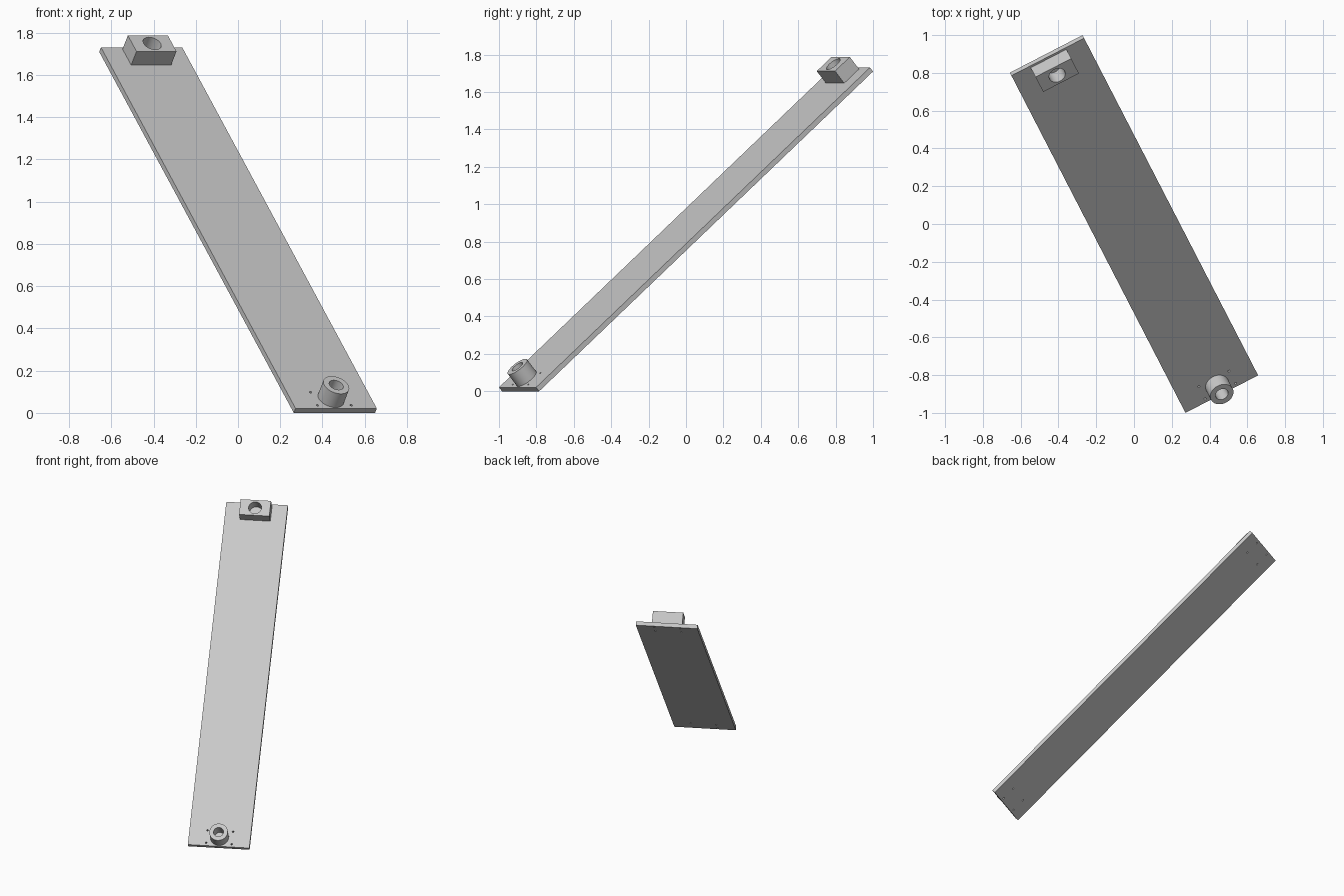
import bpy
from math import radians
from mathutils import Matrix, Vector

cube = bpy.data.objects.get("Cube")
if cube:
    bpy.data.objects.remove(cube, do_unlink=True)

# Main dimensions, in the plate's own frame (x across, y along, z outward)
WIDTH, LENGTH, THICK = 0.433, 2.638, 0.028
FIT_Y, FIT_H = 1.248, 0.085          # fitting distance from centre, fitting height
TOP = THICK / 2
YAW, PITCH = radians(27.3), radians(40.4)
TILT = (Matrix.Translation((0, 0, 0.8655))
        @ Matrix.Rotation(YAW, 4, "Z") @ Matrix.Rotation(PITCH, 4, "X"))

# Single material
grey = bpy.data.materials.new("light grey")
grey.use_nodes = True
grey.diffuse_color = (0.58, 0.58, 0.58, 1)
grey.node_tree.nodes["Principled BSDF"].inputs["Base Color"].default_value = (0.58, 0.58, 0.58, 1)


def finish(obj, name, centre):
    obj.name = name
    obj.data.materials.append(grey)
    obj.matrix_world = TILT @ Matrix.Translation(Vector(centre))
    return obj


def box(name, size, centre):
    bpy.ops.mesh.primitive_cube_add(size=1)
    obj = bpy.context.object
    obj.data.transform(Matrix.Diagonal((*size, 1)))
    return finish(obj, name, centre)


def cylinder(name, radius, height, centre, sides=48):
    bpy.ops.mesh.primitive_cylinder_add(vertices=sides, radius=radius, depth=height)
    return finish(bpy.context.object, name, centre)


def drill(target, radius, height, centre, sides=48):
    cutter = cylinder("cutter", radius, height, centre, sides)
    cutter.hide_render = True
    mod = target.modifiers.new("hole", "BOOLEAN")
    mod.operation = "DIFFERENCE"
    mod.solver = "EXACT"
    mod.object = cutter
    bpy.context.view_layer.objects.active = target
    bpy.ops.object.modifier_apply(modifier=mod.name)
    bpy.data.objects.remove(cutter, do_unlink=True)


def smooth(obj):
    bpy.ops.object.select_all(action="DESELECT")
    obj.select_set(True)
    bpy.context.view_layer.objects.active = obj
    bpy.ops.object.shade_smooth_by_angle(angle=radians(30))


# Long plate with four screw holes at each end
plate = box("plate", (WIDTH, LENGTH, THICK), (0, 0, 0))
for end in (-1, 1):
    for side in (-1, 1):
        for offset in (-0.048, 0.048):
            drill(plate, 0.006, THICK * 3, (side * 0.09, end * FIT_Y + offset, 0), 16)

# Rectangular block at the upper end, bored down to the plate
fit_z = TOP + FIT_H / 2
block = box("upper_block", (0.213, 0.117, FIT_H), (0, FIT_Y, fit_z))
drill(block, 0.045, FIT_H * 2, (0, FIT_Y, fit_z))

# Round bushing at the lower end
bushing = cylinder("lower_bushing", 0.0645, FIT_H, (0, -FIT_Y, fit_z))
drill(bushing, 0.035, FIT_H * 2, (0, -FIT_Y, fit_z))

for part in (plate, block, bushing):
    smooth(part)
